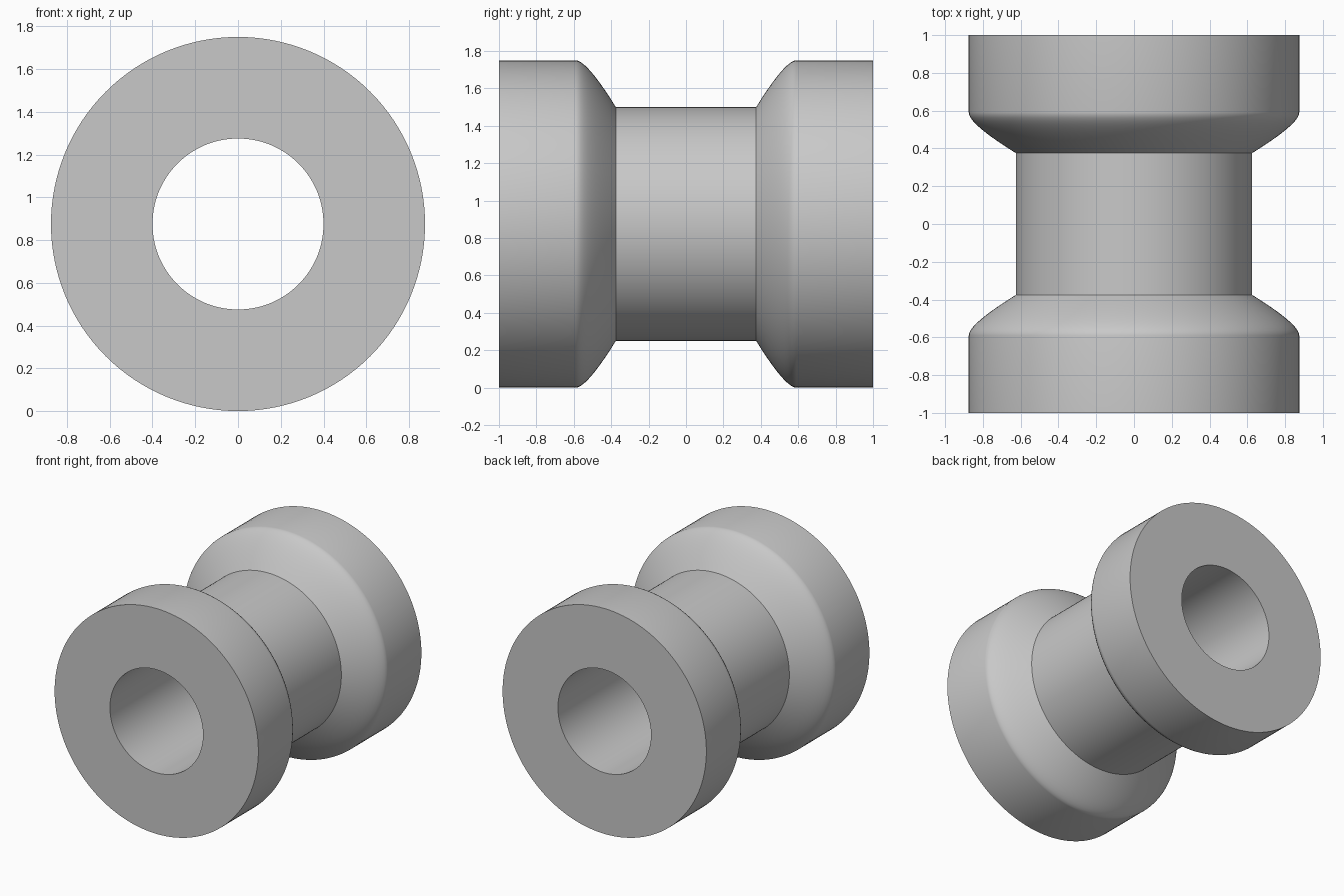
import bpy, bmesh, math
from mathutils import Vector

cube = bpy.data.objects.get("Cube")
if cube:
    bpy.data.objects.remove(cube, do_unlink=True)

# Dimensions
HALF_LENGTH = 1.0
OUTER_R = 0.875
NECK_R = 0.625
BORE_R = 0.4
NECK_HALF = 0.375
SHOULDER_Y = 0.59
SEGMENTS = 128

# Plain grey material
grey = bpy.data.materials.new("light_grey")
grey.use_nodes = True
colour = (0.58, 0.58, 0.58, 1)
grey.diffuse_color = colour
grey.node_tree.nodes["Principled BSDF"].inputs["Base Color"].default_value = colour


def shoulder(steps=10):
    """Rounded shoulder from neck to rim, as (y, radius) points."""
    a = Vector((NECK_HALF, NECK_R))
    b = Vector((0.53, OUTER_R))
    c = Vector((SHOULDER_Y, OUTER_R))
    for i in range(steps + 1):
        t = i / steps
        yield tuple(a * (1 - t) ** 2 + b * 2 * t * (1 - t) + c * t * t)


# Half section, mirrored along the axis into a closed outline
half = list(shoulder()) + [(HALF_LENGTH, OUTER_R), (HALF_LENGTH, BORE_R), (NECK_HALF, BORE_R)]
outline = half + [(-y, r) for y, r in reversed(half)]

# Revolve the outline around the bore axis
bm = bmesh.new()
verts = [bm.verts.new((r, y, 0)) for y, r in outline]
edges = [bm.edges.new((v, verts[(i + 1) % len(verts)])) for i, v in enumerate(verts)]
bmesh.ops.spin(bm, geom=verts + edges, cent=(0, 0, 0), axis=(0, 1, 0),
               angle=math.tau, steps=SEGMENTS, use_merge=True)
bmesh.ops.remove_doubles(bm, verts=bm.verts, dist=0.0001)
bmesh.ops.recalc_face_normals(bm, faces=bm.faces)
bmesh.ops.translate(bm, verts=bm.verts, vec=(0, 0, OUTER_R))

mesh = bpy.data.meshes.new("flanged_bushing")
bm.to_mesh(mesh)
bm.free()
mesh.materials.append(grey)
bushing = bpy.data.objects.new("flanged_bushing", mesh)
bpy.context.collection.objects.link(bushing)

# Smooth curved walls, crisp rims
bpy.ops.object.select_all(action="DESELECT")
bushing.select_set(True)
bpy.context.view_layer.objects.active = bushing
bpy.ops.object.shade_smooth_by_angle(angle=math.radians(30))
